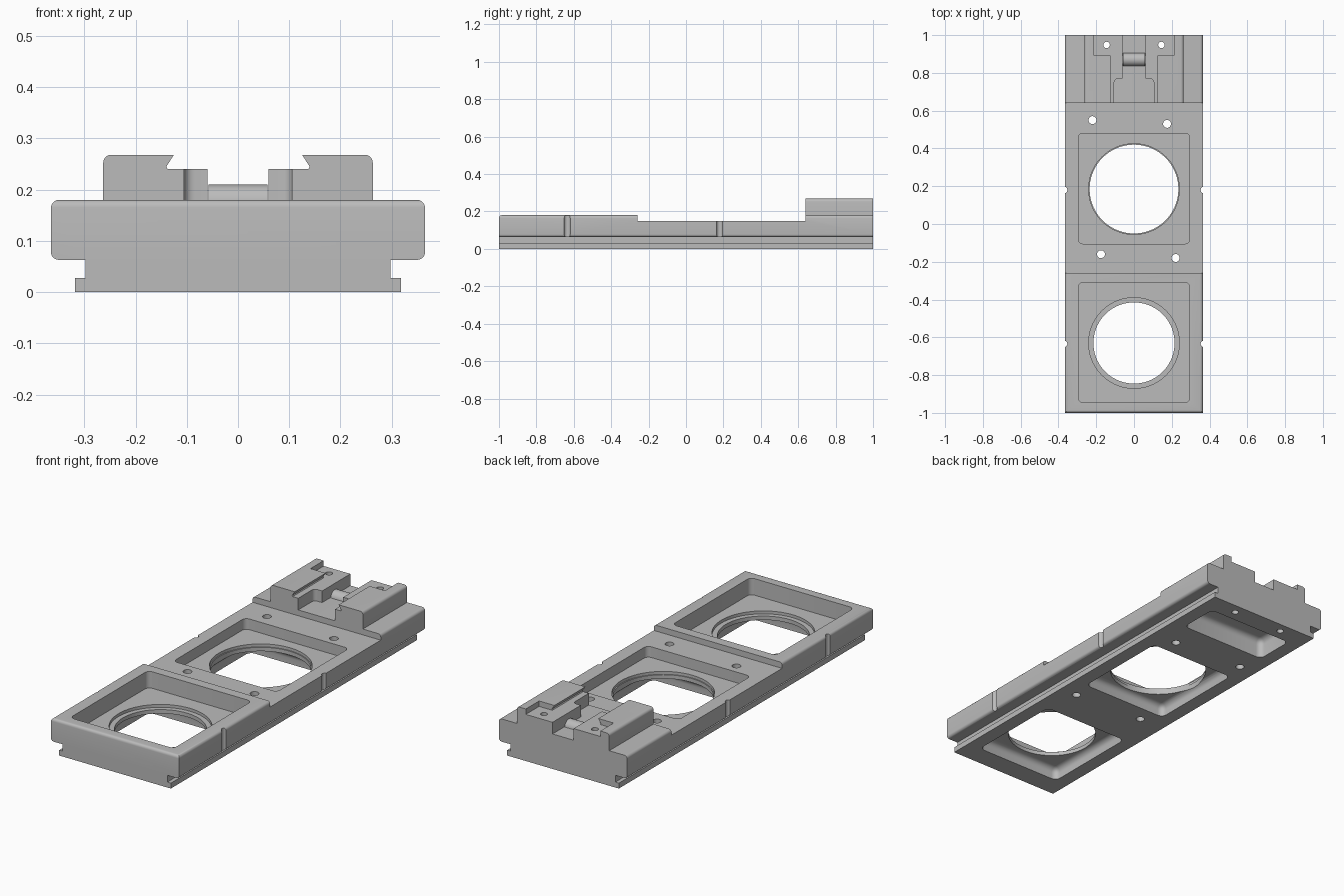
import bpy, bmesh, math
from mathutils import Matrix, Vector

default = bpy.data.objects.get("Cube")
if default:
    bpy.data.objects.remove(default)

grey = bpy.data.materials.new("matte grey")
grey.use_nodes = True
COLOUR = (0.5, 0.5, 0.5, 1)
grey.diffuse_color = COLOUR
grey.node_tree.nodes["Principled BSDF"].inputs["Base Color"].default_value = COLOUR


def finish(name, bm):
    bmesh.ops.recalc_face_normals(bm, faces=bm.faces)
    mesh = bpy.data.meshes.new(name)
    bm.to_mesh(mesh)
    bm.free()
    mesh.materials.append(grey)
    ob = bpy.data.objects.new(name, mesh)
    bpy.context.collection.objects.link(ob)
    return ob


def prism(points, vec):
    """Extrude a closed 3D outline along a vector."""
    bm = bmesh.new()
    face = bm.faces.new([bm.verts.new(p) for p in points])
    new = bmesh.ops.extrude_face_region(bm, geom=[face])["geom"]
    verts = [g for g in new if isinstance(g, bmesh.types.BMVert)]
    bmesh.ops.translate(bm, verts=verts, vec=vec)
    return bm


def bevel(bm, rule, radius, segments=5):
    """Round every edge whose two ends satisfy the rule."""
    edges = [e for e in bm.edges if rule(e.verts[0].co, e.verts[1].co)]
    bmesh.ops.bevel(bm, geom=edges, offset=radius, segments=segments,
                    profile=0.5, affect='EDGES', clamp_overlap=True)


def upright(a, b):
    return abs(a.z - b.z) > 0.01 and abs(a.x - b.x) + abs(a.y - b.y) < 0.001


def box(name, x0, x1, y0, y1, z0, z1, radius=0, rule=upright):
    bm = prism([(x0, y0, z0), (x1, y0, z0), (x1, y1, z0), (x0, y1, z0)], (0, 0, z1 - z0))
    if radius:
        bevel(bm, rule, radius)
    return finish(name, bm)


def cylinder(name, centre, radius, depth, axis='Z', sides=24):
    turn = Matrix.Rotation(math.pi / 2, 4, 'Y') if axis == 'X' else Matrix()
    bm = bmesh.new()
    bmesh.ops.create_cone(bm, cap_ends=True, segments=sides, radius1=radius, radius2=radius,
                          depth=depth, matrix=Matrix.Translation(Vector(centre)) @ turn)
    return finish(name, bm)


def cut(ob, cutter):
    mod = ob.modifiers.new("cut", 'BOOLEAN')
    mod.operation, mod.solver, mod.object = 'DIFFERENCE', 'EXACT', cutter
    bpy.context.view_layer.objects.active = ob
    bpy.ops.object.modifier_apply(modifier=mod.name)
    bpy.data.objects.remove(cutter)


def smooth(ob):
    bpy.ops.object.select_all(action='DESELECT')
    ob.select_set(True)
    bpy.context.view_layer.objects.active = ob
    bpy.ops.object.shade_smooth_by_angle(angle=math.radians(30))


# Rail body: flanged foot, side grooves and wide upper slab
half = [(0.318, 0), (0.318, 0.028), (0.298, 0.028), (0.298, 0.063), (0.365, 0.063), (0.365, 0.18)]
outline = half + [(-x, z) for x, z in reversed(half)]
bm = prism([(x, -1, z) for x, z in outline], (0, 2, 0))


def body_edge(a, b):
    along = abs(a.y - b.y) > 1 and abs(a.x) > 0.36
    front_top = a.y < -0.99 and b.y < -0.99 and min(a.z, b.z) > 0.17
    return along or front_top


bevel(bm, body_edge, 0.015)
body = finish("rail_body", bm)

# Lowered middle deck
cut(body, box("cutter", -0.5, 0.5, -0.26, 0.64, 0.15, 0.3))

# Upper pockets, matching lower pockets, and stepped round openings
for y0, y1, hole_y, inner in ((-0.945, -0.31, -0.63, 0.215), (-0.105, 0.48, 0.185, 0.235)):
    cut(body, box("cutter", -0.295, 0.295, y0, y1, 0.095, 0.3, 0.025))
    cut(body, box("cutter", -0.245, 0.245, hole_y - 0.26, hole_y + 0.26, -0.2, 0.06,
                  0.03, lambda a, b: True))
    cut(body, cylinder("cutter", (0, hole_y, 0.13), 0.24, 0.1, sides=72))
    cut(body, cylinder("cutter", (0, hole_y, 0.08), inner, 0.2, sides=72))
    # Index notches on both flanks
    for side in (-1, 1):
        cut(body, cylinder("cutter", (side * 0.37, hole_y - 0.005, 0.15), 0.017, 0.2))

# Relief pocket under the rear
cut(body, box("cutter", -0.245, 0.245, 0.68, 0.89, -0.2, 0.1, 0.03, lambda a, b: True))

# Screw holes through the deck
for x, y in ((-0.22, 0.55), (0.175, 0.53), (-0.175, -0.16), (0.22, -0.18)):
    cut(body, cylinder("cutter", (x, y, 0.1), 0.021, 0.4))
for side in (-1, 1):
    cut(body, cylinder("cutter", (side * 0.145, 0.948, 0.1), 0.017, 0.5))
smooth(body)

# Mirrored clamp jaws with a dovetail undercut
for side, label in ((1, "left"), (-1, "right")):
    section = [(0.06, 0.175), (0.263, 0.175), (0.263, 0.268), (0.125, 0.268),
               (0.14, 0.245), (0.137, 0.24), (0.06, 0.24)]
    bm = prism([(side * x, 0.64, z) for x, z in section], (0, 0.36, 0))
    bevel(bm, lambda a, b: abs(a.y - b.y) > 0.3 and abs(a.x) > 0.26 and a.z > 0.26, 0.015)
    jaw = finish(label + "_clamp_jaw", bm)
    # Widened mouth at the front of the channel
    xs = sorted((side * 0.02, side * 0.105))
    cut(jaw, box("cutter", *xs, 0.5, 0.77, 0.1, 0.4, 0.02))
    # Screw seat at the rear
    xs = sorted((0, side * 0.212))
    cut(jaw, box("cutter", *xs, 0.892, 1.1, 0.24, 0.4))
    cut(jaw, cylinder("cutter", (side * 0.145, 0.948, 0.2), 0.017, 0.3))
    smooth(jaw)

# Cross pin lying in the channel
pin = cylinder("cross_pin", (0, 0.87, 0.175), 0.035, 0.115, 'X', 32)
smooth(pin)
